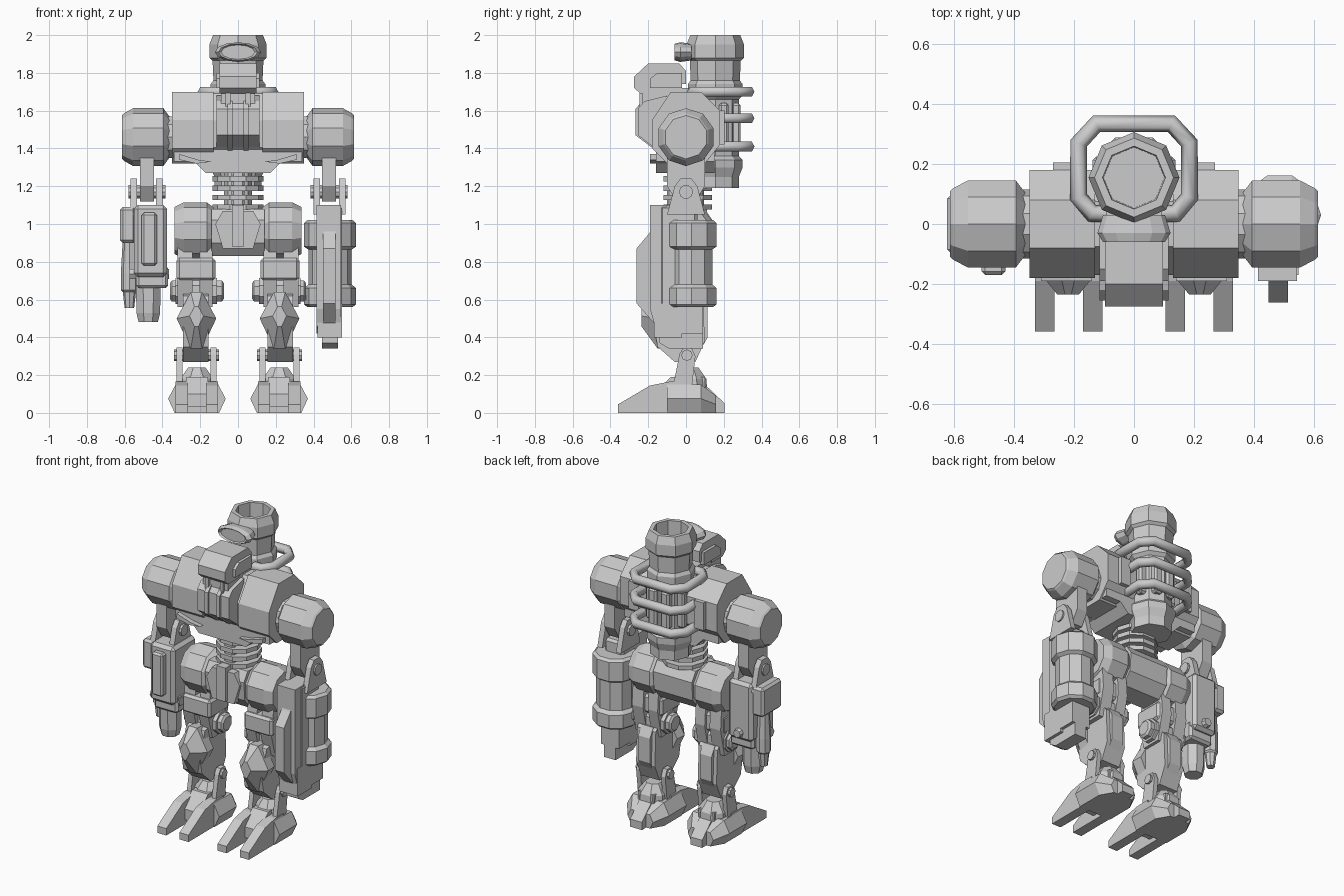
import bpy, bmesh, math


def loft(name, axis, prof, secs, mirror=False, centre=None):
    """Sweep a 2D profile along an axis; secs = [(position, scale), ...] about centre."""
    if centre is None:
        centre = [sum(p[i] for p in prof) / len(prof) for i in (0, 1)]
    bm = bmesh.new()
    rings = []
    for t, s in secs:
        ring = []
        for a, b in prof:
            a, b = centre[0] + (a - centre[0]) * s, centre[1] + (b - centre[1]) * s
            ring.append(bm.verts.new({'x': (t, a, b), 'y': (a, t, b), 'z': (a, b, t)}[axis]))
        rings.append(ring)
    n = len(prof)
    for r, q in zip(rings, rings[1:]):
        for i in range(n):
            bm.faces.new((r[i], r[(i + 1) % n], q[(i + 1) % n], q[i]))
    bm.faces.new(rings[0])
    bm.faces.new(rings[-1])
    bmesh.ops.recalc_face_normals(bm, faces=bm.faces)
    me = bpy.data.meshes.new(name)
    bm.to_mesh(me)
    bm.free()
    ob = bpy.data.objects.new(name, me)
    bpy.context.collection.objects.link(ob)
    if mirror:
        ob.modifiers.new("Mirror", 'MIRROR')
    return ob


def prism(name, axis, prof, a, b, mirror=False):
    return loft(name, axis, prof, [(a, 1), (b, 1)], mirror)


def box(name, x, y, z, mirror=False, bevel=0):
    prof = [(x[0], y[0]), (x[1], y[0]), (x[1], y[1]), (x[0], y[1])]
    ob = prism(name, 'z', prof, z[0], z[1], mirror)
    if bevel:
        m = ob.modifiers.new("Bevel", 'BEVEL')
        m.width, m.segments = bevel, 1
    return ob


def turn(name, axis, c, secs, n=8, mirror=False, rot=0.0, sx=1.0):
    """Faceted turned part; secs = [(position, radius), ...]."""
    prof = [(c[0] + sx * math.cos(2 * math.pi * (i + rot) / n),
             c[1] + math.sin(2 * math.pi * (i + rot) / n)) for i in range(n)]
    return loft(name, axis, prof, secs, mirror, c)


# Torso
shoulder_prof = [(-.08, 1.70), (.08, 1.70), (.18, 1.6), (.18, 1.42), (.1, 1.32),
                 (-.1, 1.32), (-.18, 1.40), (-.18, 1.55)]
prism("torso_side", 'x', shoulder_prof, .13, .35, True)
loft("torso_core", 'x', shoulder_prof, [(-.15, .95), (.15, .95)])
prism("belly_plate", 'y', [(-.22, 1.40), (.22, 1.40), (.34, 1.38), (.34, 1.33), (.23, 1.33), (.17, 1.27),
                           (-.17, 1.27), (-.23, 1.33), (-.34, 1.33), (-.34, 1.38)], -.16, .15)
prism("chest_vent", 'y', [(.14, 1.33), (.21, 1.34), (.31, 1.37), (.31, 1.34), (.22, 1.32)], -.19, -.1, True)
chest = [(-.255, 1.47), (-.255, 1.61), (-.22, 1.65), (-.1, 1.68), (-.1, 1.39), (-.15, 1.39)]
prism("chest_panel", 'x', chest, -.115, .115)
prism("chest_rib", 'x', [(y - .012, z) for y, z in chest], .03, .055, True)
box("back_plate", (.2, .27), (.1, .205), (1.42, 1.6), True)

# Head and neck
prism("head", 'x', [(-.275, 1.72), (-.275, 1.78), (-.2, 1.85), (-.035, 1.85), (0, 1.81),
                    (0, 1.74), (-.1, 1.74), (-.13, 1.69), (-.24, 1.69)], -.097, .097)
prism("head_cheek", 'x', [(-.19, 1.72), (-.19, 1.77), (-.15, 1.8), (-.02, 1.8), (-.02, 1.72)], .09, .115, True)
box("neck", (-.09, .09), (-.23, .02), (1.62, 1.72))
box("neck_piston", (.04, .065), (-.245, -.2), (1.62, 1.7), True)

# Chimney tank on the back
tc = (0, .155)
turn("tank", 'z', tc, [(1.19, .1), (1.25, .125), (1.3, .145), (1.34, .145), (1.36, .125), (1.66, .125),
                       (1.68, .145), (1.74, .145), (1.76, .13), (1.87, .135)])
turn("tank_foot", 'z', tc, [(1.19, .125), (1.25, .125)])
turn("chimney_mouth", 'z', tc, [(1.86, .13), (1.88, .152), (1.95, .152), (2.0, .132), (2.0, .105), (1.8, .1)])
turn("visor", 'y', (0, 1.91), [(.03, .044), (-.03, .052), (-.06, .044), (-.05, .038)], 12, sx=2.35)
for k in range(4):
    a = math.pi * (.125 + .25 * k)
    px, py = .118 * math.cos(a), .155 + .118 * math.sin(a)
    box("tank_panel", (px - .03, px + .03), (py - .025, py + .025), (1.4, 1.64), bevel=.012)

# Rib hoops around the tank
half = [(.09, .035), (.14, .035), (.185, .09), (.185, .27), (.125, .335)]
for z in (1.70, 1.56, 1.41):
    cu = bpy.data.curves.new("rib_hoop", 'CURVE')
    cu.dimensions = '3D'
    sp = cu.splines.new('POLY')
    pts = half + [(-x, y) for x, y in reversed(half)]
    sp.points.add(len(pts) - 1)
    for p, (x, y) in zip(sp.points, pts):
        p.co = (x, y, z, 1)
    cu.bevel_depth, cu.bevel_resolution, cu.use_fill_caps = .03, 1, True
    bpy.context.collection.objects.link(bpy.data.objects.new("rib_hoop", cu))

# Waist
box("spine", (-.035, .035), (-.1, .09), (1.05, 1.3), bevel=.01)
turn("spine_core", 'z', (0, .02), [(1.0, .075), (1.3, .075)])
for z in (1.09, 1.14, 1.19, 1.24):
    turn("waist_disc", 'z', (0, .01), [(z - .014, .135), (z + .014, .135)], 10)

# Pelvis and hips
prism("pelvis", 'x', [(-.1, 1.08), (.1, 1.08), (.14, 1.02), (.13, .9), (.07, .83), (-.07, .83), (-.13, .9),
                      (-.14, 1.02)], -.14, .14)
prism("pelvis_guard", 'y', [(-.08, 1.07), (.08, 1.07), (.12, 1.0), (.08, .87), (-.08, .87), (-.12, 1.0)], -.155, -.1)
box("pelvis_strip", (-.032, .032), (-.175, -.1), (.88, 1.1))
turn("hip", 'x', (0, .965), [(.12, .115), (.165, .15), (.285, .15), (.335, .125)], 10, True, .5)

# Legs
prism("thigh", 'x', [(-.09, .88), (.09, .88), (.1, .74), (.06, .56), (-.07, .56), (-.11, .7)], .135, .205, True)
prism("thigh_outer", 'x', [(-.09, .88), (.09, .88), (.1, .74), (.06, .56), (-.07, .56), (-.11, .7)], .24, .32, True)
box("thigh_front", (.12, .325), (-.12, .08), (.7, .82), True, .015)
turn("knee_hub", 'x', (0, .645), [(.075, .045), (.085, .06), (.11, .06), (.11, .075), (.33, .075),
                                  (.33, .06), (.35, .06), (.36, .045)], 8, True, .5)
prism("shin", 'x', [(-.12, .62), (.03, .66), (.09, .6), (.1, .38), (.05, .27), (-.06, .27), (-.15, .35),
                    (-.17, .45)], .155, .29, True)
prism("calf_plate", 'x', [(.0, .6), (.08, .62), (.115, .56), (.115, .4), (.08, .34), (0, .36)], .18, .265, True)
knee = [(.19, .64), (.25, .64), (.325, .5), (.25, .34), (.19, .34), (.115, .5)]
loft("knee_guard", 'y', knee, [(-.08, .95), (-.15, 1), (-.235, .35)], True, (.22, .52))
turn("ankle_pin", 'x', (.005, .305), [(.1, .03), (.34, .03)], 8, True)
for x in (.115, .295):
    prism("ankle_bracket", 'x', [(-.035, .31), (-.015, .345), (.03, .345), (.05, .3), (.03, .13), (-.07, .13)],
          x, x + .03, True)

# Feet
turn("ankle_dome", 'z', (.218, .02), [(.12, .1), (.18, .095), (.24, .05)], 8, True, .5)
prism("foot_body", 'y', [(.1, 0), (.335, 0), (.37, .075), (.33, .15), (.105, .15), (.065, .075)], -.1, .08, True)
heel = loft("heel", 'y', [(.1, 0), (.335, 0), (.37, .075), (.33, .15), (.105, .15), (.065, .075)],
            [(.08, 1), (.16, .6)], True, (.218, 0))
prism("heel_spur", 'x', [(.05, 0), (.205, 0), (.205, .05), (.1, .15), (.05, .15)], .175, .26, True)
toe = [(-.36, 0), (-.36, .045), (-.19, .145), (-.09, .165), (0, .165), (0, 0)]
prism("toe_inner", 'x', toe, .105, .17, True)
prism("toe_outer", 'x', toe, .265, .33, True)
prism("foot_bridge", 'x', [(-.17, .03), (-.17, .1), (-.08, .19), (.1, .19), (.1, .03)], .16, .275, True)

# Shoulders and upper arms
turn("shoulder_link", 'x', (0, 1.46), [(.33, .115), (.42, .115)], 10, True)
turn("shoulder", 'x', (0, 1.46), [(.36, .105), (.395, .153), (.555, .153), (.605, .125), (.615, .115)], 10, True, .5)
prism("upper_arm", 'x', [(-.1, 1.36), (.1, 1.36), (.1, 1.2), (.05, 1.12), (-.05, 1.12), (-.1, 1.2)],
      .445, .52, True)
turn("elbow_pin", 'x', (0, 1.17), [(.385, .037), (.58, .037)], 10, True)
for x in (.4, .535):
    prism("elbow_bracket", 'x', [(-.1, 1.05), (-.06, 1.2), (-.03, 1.24), (.03, 1.24), (.06, 1.2), (.1, 1.05)],
          x, x + .035, True)

# Right forearm: canister and blade housing
turn("canister", 'z', (.487, .03), [(.56, .12), (.575, .138), (.66, .138), (.68, .115), (.865, .115),
                                    (.88, .138), (1.005, .138), (1.02, .12)], 10)
box("forearm_plate", (.415, .55), (-.14, .06), (.56, 1.1), bevel=.015)
prism("blade_housing", 'x', [(-.19, 1.1), (-.1, 1.1), (-.1, .42), (-.165, .46), (-.19, .55)], .415, .545)
prism("blade", 'x', [(-.18, .98), (-.195, .95), (-.262, .87), (-.262, .58), (-.165, .47), (-.12, .47)], .45, .515)
prism("hand_block", 'x', [(-.17, .58), (.09, .58), (.09, .42), (-.02, .42), (-.02, .4), (-.17, .4)], .42, .55)
prism("finger_block", 'x', [(-.14, .45), (.09, .45), (.09, .34), (-.09, .34), (-.14, .37)], .445, .53)

# Left forearm: gun
box("gun_body", (-.55, -.375), (-.13, .11), (.72, 1.1), bevel=.02)
box("gun_front", (-.51, -.43), (-.17, 0), (.78, 1.06), bevel=.012)
box("gun_side_plate", (-.625, -.54), (-.1, .1), (.9, 1.09), bevel=.015)
box("gun_lower", (-.54, -.37), (-.1, .08), (.66, .78), bevel=.015)
turn("main_barrel", 'z', (-.475, -.02), [(.48, .055), (.53, .068), (.66, .07), (.72, .07)], 8, rot=.5)
turn("side_barrel", 'z', (-.575, .02), [(.555, .025), (.64, .035), (.65, .045), (.74, .045), (.92, .035)], 8)
for x in (-.55, -.39):
    turn("gun_bolt", 'x', (-.06, .735), [(x - .025, .03), (x + .025, .03)], 6)
turn("gun_knob", 'y', (-.46, .77), [(.09, .035), (.135, .025)], 8)
